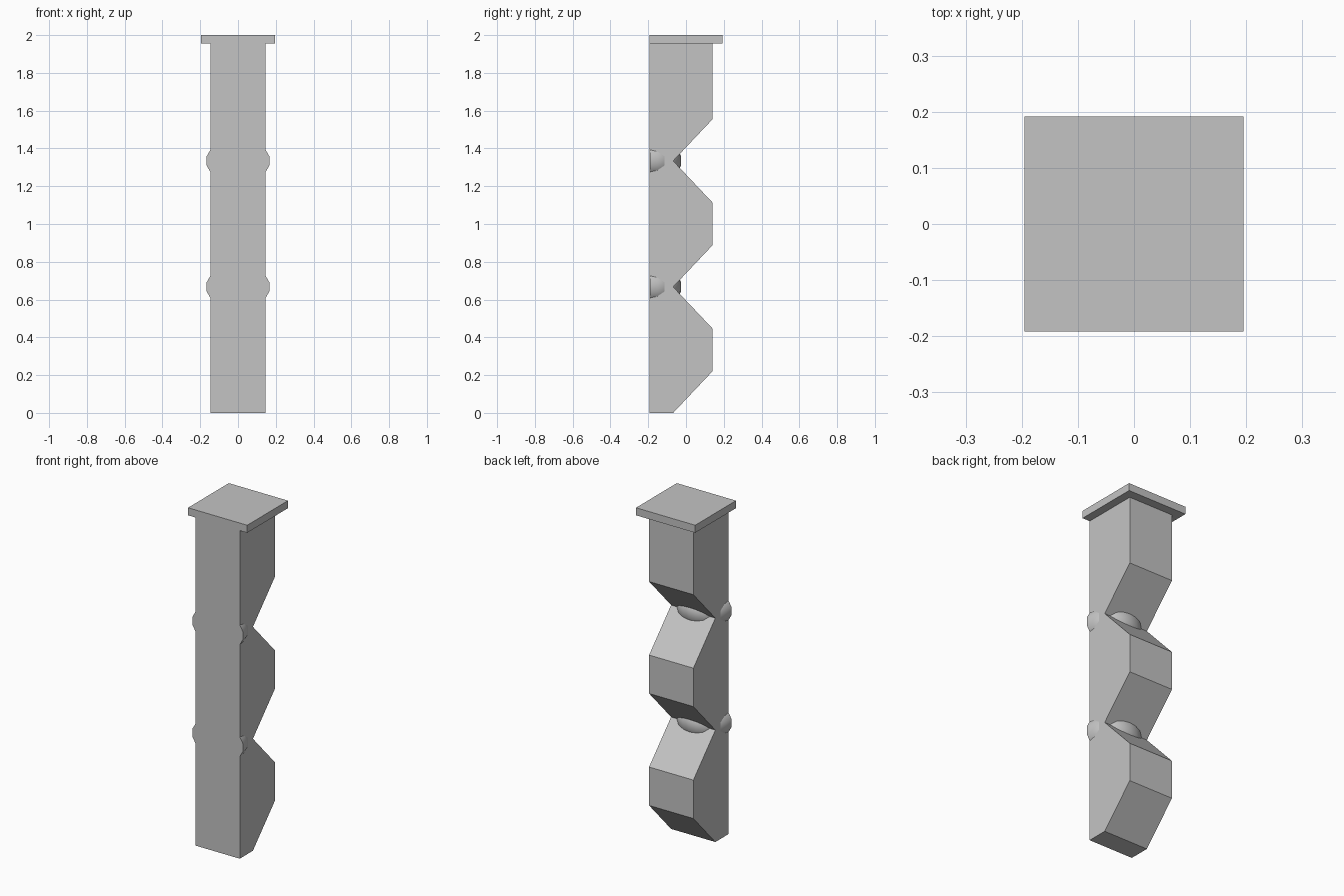
import bpy
import bmesh
import math

cube = bpy.data.objects.get("Cube")
if cube:
    bpy.data.objects.remove(cube, do_unlink=True)

GREY = (0.55, 0.55, 0.55, 1)
grey = bpy.data.materials.new("plain grey")
grey.use_nodes = True
grey.diffuse_color = GREY
grey.node_tree.nodes["Principled BSDF"].inputs["Base Color"].default_value = GREY

FRONT, BACK, NOTCH = -0.192, 0.139, -0.068
HALF_WIDTH = 0.146
CAP_BOTTOM = 1.955
NOTCH_HEIGHTS = (0.667, 1.334)
SLOPE_RISE = 0.219


def add_object(name, bm):
    bmesh.ops.recalc_face_normals(bm, faces=bm.faces)
    mesh = bpy.data.meshes.new(name)
    bm.to_mesh(mesh)
    bm.free()
    mesh.materials.append(grey)
    obj = bpy.data.objects.new(name, mesh)
    bpy.context.collection.objects.link(obj)
    return obj


# Post: side profile with a notched back, extruded across the width
profile = [(FRONT, 0), (NOTCH, 0), (BACK, SLOPE_RISE)]
for z in NOTCH_HEIGHTS:
    profile += [(BACK, z - SLOPE_RISE), (NOTCH, z), (BACK, z + SLOPE_RISE)]
profile += [(BACK, CAP_BOTTOM), (FRONT, CAP_BOTTOM)]

bm = bmesh.new()
side = bm.faces.new([bm.verts.new((-HALF_WIDTH, y, z)) for y, z in profile])
extruded = bmesh.ops.extrude_face_region(bm, geom=[side])["geom"]
bmesh.ops.translate(bm, vec=(2 * HALF_WIDTH, 0, 0),
                    verts=[v for v in extruded if isinstance(v, bmesh.types.BMVert)])
add_object("notched_post", bm)

# Cap: flat slab, flush with the post at the front
bm = bmesh.new()
bmesh.ops.create_cube(bm, size=1)
bmesh.ops.scale(bm, vec=(0.39, -2 * FRONT, 2 - CAP_BOTTOM), verts=bm.verts)
bmesh.ops.translate(bm, vec=(0, 0, (2 + CAP_BOTTOM) / 2), verts=bm.verts)
add_object("top_cap", bm)


# Half rings: rounded profile swept half a turn around the front of each notch
def half_ring(name, z, major=0.074, minor=0.095):
    bm = bmesh.new()
    centre = (0, FRONT + 0.0005, z)
    angles = [math.radians(a) for a in range(-75, 76, 30)]
    rim = [(major + minor * math.cos(a), minor * math.sin(a)) for a in angles]
    outline = [(0.02, rim[0][1])] + rim + [(0.02, rim[-1][1])]
    start = bm.faces.new([bm.verts.new((r, centre[1], z + h)) for r, h in outline])
    bmesh.ops.spin(bm, geom=[start] + start.edges[:] + start.verts[:], cent=centre,
                   axis=(0, 0, 1), angle=math.pi, steps=12, use_duplicate=False)
    ring = add_object(name, bm)
    bpy.ops.object.select_all(action="DESELECT")
    ring.select_set(True)
    bpy.context.view_layer.objects.active = ring
    bpy.ops.object.shade_smooth_by_angle(angle=math.radians(40))


for label, height in zip(("lower", "upper"), NOTCH_HEIGHTS):
    half_ring(label + "_half_ring", height)
